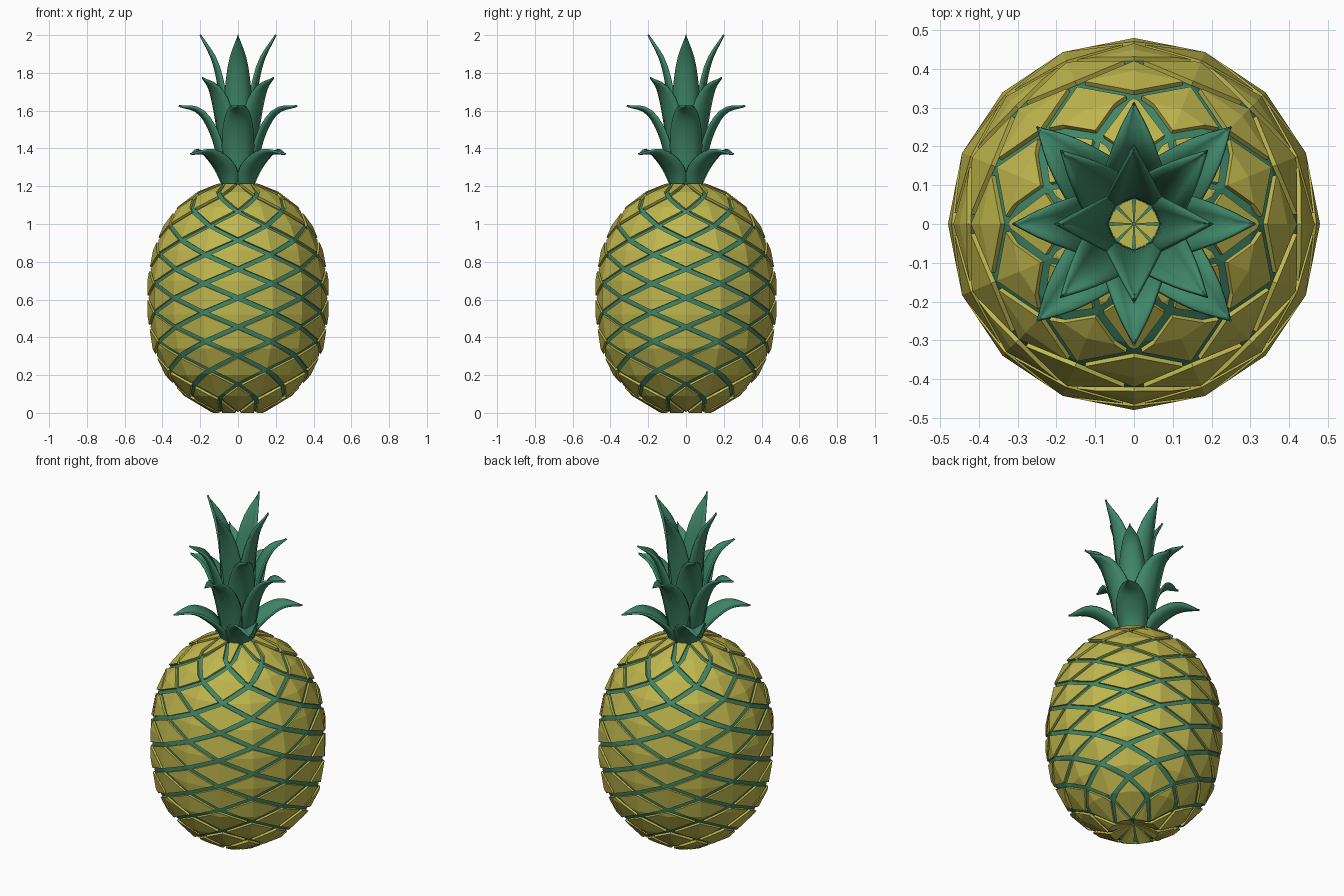
import bpy, bmesh, math
from mathutils import Vector

if "Cube" in bpy.data.objects:
    bpy.data.objects.remove(bpy.data.objects["Cube"])

def material(name, rgb):
    m = bpy.data.materials.new(name)
    m.diffuse_color = (*rgb, 1)
    m.use_nodes = True
    m.node_tree.nodes["Principled BSDF"].inputs["Base Color"].default_value = m.diffuse_color
    return m

YELLOW = material("rind_yellow", (0.52, 0.47, 0.075))
GREEN = material("leaf_green", (0.05, 0.24, 0.14))

# Body profile: (surface parameter, radius, height)
PROFILE = [(-0.02, 0.004, 0.05), (0.0, 0.135, 0.0), (0.09, 0.285, 0.09),
           (0.2, 0.385, 0.2), (0.34, 0.452, 0.34), (0.52, 0.48, 0.52),
           (0.70, 0.48, 0.70), (0.86, 0.45, 0.86), (0.99, 0.395, 0.99),
           (1.09, 0.32, 1.09), (1.17, 0.215, 1.17), (1.215, 0.105, 1.215),
           (1.235, 0.004, 1.21)]
SIDES = 16

def on_body(a, s, inset=0.0):
    """Map side number a and parameter s onto the sixteen-sided body."""
    s = min(max(s, PROFILE[0][0]), PROFILE[-1][0])
    for p, q in zip(PROFILE, PROFILE[1:]):
        if s <= q[0]:
            break
    t = (s - p[0]) / (q[0] - p[0])
    r, z = p[1] + t * (q[1] - p[1]), p[2] + t * (q[2] - p[2])
    r = max(r - inset, 0.002)
    z = 0.61 + (z - 0.61) * (1 - inset / 0.61)
    i = math.floor(a + 1e-5)
    step = 2 * math.pi / SIDES
    c0 = Vector((math.cos(i * step), math.sin(i * step), 0))
    c1 = Vector((math.cos((i + 1) * step), math.sin((i + 1) * step), 0))
    d = c0.lerp(c1, a - i) * r
    return Vector((d.x, d.y, z))

def finish(bm, name, mat):
    me = bpy.data.meshes.new(name)
    bm.to_mesh(me)
    bm.free()
    me.materials.append(mat)
    ob = bpy.data.objects.new(name, me)
    bpy.context.collection.objects.link(ob)
    return ob

# Green core seen at the bottom of the grooves
bm = bmesh.new()
rings = [[bm.verts.new(on_body(a, p[0], 0.011)) for a in range(SIDES)] for p in PROFILE]
for lo, hi in zip(rings, rings[1:]):
    for a in range(SIDES):
        b = (a + 1) % SIDES
        bm.faces.new((lo[a], lo[b], hi[b], hi[a]))
finish(bm, "groove_core", GREEN)

# Yellow diamond rind, laid out flat, cut along the facets, then wrapped
bm = bmesh.new()
SHRINK, HALF = 0.84, 0.077
for row in range(-1, 16):
    for col in range(8):
        a, s = 2 * col + row % 2, 0.069 + HALF * row
        k, h = SHRINK, HALF * SHRINK
        bm.faces.new([bm.verts.new(v) for v in
                      ((a - k, s, 0), (a, s - h, 0), (a + k, s, 0), (a, s + h, 0))])

def cut(co, no, clear=False):
    bmesh.ops.bisect_plane(bm, geom=bm.verts[:] + bm.edges[:] + bm.faces[:],
                           plane_co=co, plane_no=no, dist=1e-5, clear_outer=clear)

for a in range(SIDES):
    cut((a, 0, 0), (1, 0, 0))
for p in PROFILE[1:-1]:
    cut((0, p[0], 0), (0, 1, 0))
cut((0, PROFILE[-1][0], 0), (0, 1, 0), True)
cut((0, PROFILE[0][0], 0), (0, -1, 0), True)
for v in bm.verts:
    v.co = on_body(v.co.x, v.co.y)
rind = finish(bm, "diamond_rind", YELLOW)
mod = rind.modifiers.new("depth", 'SOLIDIFY')
mod.thickness, mod.offset = 0.014, -1

# Crown leaves: a folded blade along an outward curving path
def smooth_path(pts, t):
    x = t * (len(pts) - 1)
    i = min(int(x), len(pts) - 2)
    f = x - i
    p1, p2 = Vector(pts[i]), Vector(pts[i + 1])
    p0 = Vector(pts[i - 1]) if i else 2 * p1 - p2
    p3 = Vector(pts[i + 2]) if i + 2 < len(pts) else 2 * p2 - p1
    return 0.5 * (2 * p1 + (p2 - p0) * f + (2 * p0 - 5 * p1 + 4 * p2 - p3) * f * f
                  + (3 * p1 - p0 - 3 * p2 + p3) * f ** 3)

# Half widths along the leaf, as (half width, position)
WIDTHS = [(0.05, 0), (0.074, 0.25), (0.074, 0.5), (0.05, 0.75), (0.001, 1)]

def leaf(name, path, angle, scale):
    bm = bmesh.new()
    rows, n = [], 14
    for i in range(n + 1):
        t = i / n
        p = smooth_path(path, t)
        d = (smooth_path(path, min(t + 0.01, 1)) - smooth_path(path, max(t - 0.01, 0))).normalized()
        inward = Vector((-d.y, d.x))
        w = max(smooth_path(WIDTHS, t).x, 0.001) * scale
        row = []
        for u in (-1, -0.5, 0, 0.5, 1):
            q = p + inward * w * 0.45 * abs(u) ** 1.3
            row.append(bm.verts.new((q.x, u * w, q.y)))
        rows.append(row)
    for lo, hi in zip(rows, rows[1:]):
        for j in range(4):
            bm.faces.new((lo[j], lo[j + 1], hi[j + 1], hi[j]))
    ob = finish(bm, name, GREEN)
    ob.rotation_euler.z = angle
    mod = ob.modifiers.new("thickness", 'SOLIDIFY')
    mod.thickness, mod.offset = 0.01, -1
    for f in ob.data.polygons:
        f.use_smooth = True

# Tiers as (path in radius and height, starting angle, width scale)
TIERS = [
    ("tall", [(0.075, 1.19), (0.08, 1.42), (0.098, 1.65), (0.135, 1.85), (0.205, 2.0)], 0, 1.0),
    ("upper", [(0.08, 1.19), (0.1, 1.38), (0.135, 1.56), (0.19, 1.70), (0.27, 1.77)], 45, 1.0),
    ("middle", [(0.085, 1.19), (0.11, 1.34), (0.15, 1.48), (0.215, 1.585), (0.315, 1.62)], 0, 1.12),
    ("lower", [(0.085, 1.19), (0.12, 1.26), (0.18, 1.32), (0.255, 1.365), (0.355, 1.365)], 45, 1.12),
]
for name, path, start, scale in TIERS:
    for k in range(4):
        leaf(f"{name}_leaf_{k + 1}", path, math.radians(start + 90 * k), scale)
